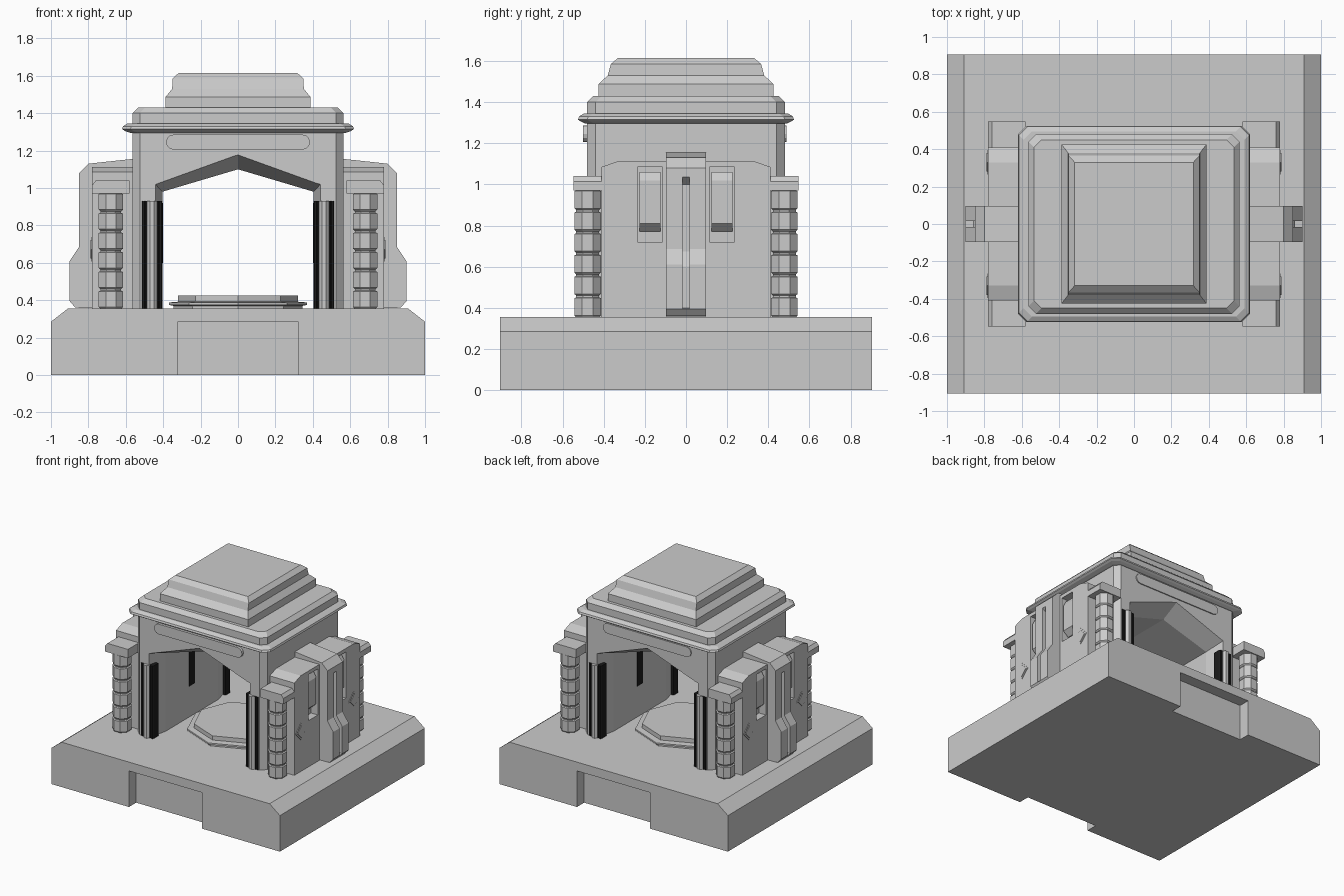
import bpy, bmesh, math
from mathutils import Vector

if "Cube" in bpy.data.objects:
    bpy.data.objects.remove(bpy.data.objects["Cube"], do_unlink=True)


def material(name, rgb):
    m = bpy.data.materials.new(name)
    m.use_nodes = True
    m.diffuse_color = (*rgb, 1)
    m.node_tree.nodes["Principled BSDF"].inputs["Base Color"].default_value = (*rgb, 1)
    return m


STONE = material("grey stone", (0.6, 0.6, 0.6))
BLACK = material("black", (0.01, 0.01, 0.01))


def loft(name, rings, mat=STONE):
    """Skin a stack of equal-sized rings and cap both ends."""
    bm = bmesh.new()
    rows = [[bm.verts.new(p) for p in ring] for ring in rings]
    n = len(rows[0])
    for a, b in zip(rows, rows[1:]):
        for i in range(n):
            j = (i + 1) % n
            bm.faces.new((a[i], a[j], b[j], b[i]))
    bm.faces.new(rows[0])
    bm.faces.new(rows[-1])
    bmesh.ops.recalc_face_normals(bm, faces=bm.faces)
    me = bpy.data.meshes.new(name)
    bm.to_mesh(me)
    bm.free()
    me.materials.append(mat)
    ob = bpy.data.objects.new(name, me)
    bpy.context.collection.objects.link(ob)
    return ob


def prism_y(name, xz, y0, y1, mat=STONE):
    return loft(name, [[(x, y, z) for x, z in xz] for y in (y0, y1)], mat)


def prism_x(name, yz, x0, x1, mat=STONE):
    return loft(name, [[(x, y, z) for y, z in yz] for x in (x0, x1)], mat)


def box(name, x, y, z, mat=STONE):
    return prism_y(name, [(x[0], z[0]), (x[1], z[0]), (x[1], z[1]), (x[0], z[1])], *y, mat)


def block(name, levels, cut=0.0):
    """Stacked rectangles (half x, half y, z), optionally with cut corners."""
    rings = []
    for hx, hy, z in levels:
        if cut:
            c = [(hx, hy - cut), (hx - cut, hy), (cut - hx, hy), (-hx, hy - cut),
                 (-hx, cut - hy), (cut - hx, -hy), (hx - cut, -hy), (hx, cut - hy)]
        else:
            c = [(hx, hy), (-hx, hy), (-hx, -hy), (hx, -hy)]
        rings.append([(x, y, z) for x, y in c])
    return loft(name, rings)


def turned(name, cx, cy, levels, sides=8, turn=0.0, mat=STONE):
    rings = []
    for r, z in levels:
        angles = [turn + math.tau * i / sides for i in range(sides)]
        rings.append([(cx + r * math.cos(a), cy + r * math.sin(a), z) for a in angles])
    return loft(name, rings, mat)


def carve(ob, cutter):
    cutter.hide_render = True
    mod = ob.modifiers.new("carve", "BOOLEAN")
    mod.object, mod.operation, mod.solver = cutter, "DIFFERENCE", "EXACT"
    bpy.context.view_layer.objects.active = ob
    bpy.ops.object.modifier_apply(modifier=mod.name)
    bpy.data.objects.remove(cutter, do_unlink=True)


FLOOR = 0.355
SIDES = (-1, 1)

# Plinth with sloped side edges and a notch front and back
plinth = prism_y("plinth", [(-1, 0), (1, 0), (1, 0.285), (0.91, FLOOR),
                            (-0.91, FLOOR), (-1, 0.285)], -0.905, 0.905)
for s in SIDES:
    carve(plinth, box("notch_cutter", (-0.32, 0.32), (s * 0.815, s * 1.1), (-0.1, 0.285)))

# Octagonal dais on the floor
turned("dais", 0, 0, [(0.345, FLOOR), (0.345, 0.37), (0.37, 0.375), (0.37, 0.388),
                      (0.32, 0.392), (0.32, 0.425)])

# Main hall with a pointed passage that flares at both ends
hall = block("hall", [(0.565, 0.48, FLOOR - 0.01), (0.565, 0.48, 1.31)], 0.04)
rings = []
for y, hx, shoulder, apex in ((-0.49, 0.443, 1.022, 1.182), (-0.33, 0.405, 0.98, 1.10),
                              (0.33, 0.405, 0.98, 1.10), (0.49, 0.443, 1.022, 1.182)):
    rings.append([(-hx, y, 0.3), (hx, y, 0.3), (hx, y, shoulder), (0, y, apex),
                  (-hx, y, shoulder)])
carve(hall, loft("passage_cutter", rings))

# Cornice, attic and stepped roof
block("cornice", [(0.575, 0.49, 1.295), (0.605, 0.51, 1.305), (0.62, 0.525, 1.315),
                  (0.615, 0.52, 1.33), (0.59, 0.495, 1.345)], 0.045)
block("attic", [(0.565, 0.48, 1.34), (0.565, 0.48, 1.4), (0.535, 0.45, 1.43)], 0.04)
block("roof", [(0.387, 0.425, 1.42), (0.387, 0.425, 1.487), (0.352, 0.38, 1.53),
               (0.35, 0.365, 1.585), (0.317, 0.33, 1.615)])

# Rounded plaques over the openings
for s, depth, name in ((-1, 0.5, "front_plaque"), (1, 0.488, "back_plaque")):
    pill = []
    for i in range(14):
        side = 1 if i < 7 else -1
        a = -math.pi / 2 + math.pi * (i if i < 7 else i - 1) / 6
        pill.append((side * 0.345 + 0.04 * math.cos(a), 1.245 + 0.04 * math.sin(a)))
    prism_y(name, pill, s * 0.47, s * depth)

# Banded column profile
bands = [(0.062, FLOOR)]
for i in range(6):
    top = FLOOR + 0.104 * (i + 1)
    bands += [(0.07, top - 0.095), (0.07, top - 0.012), (0.06, top - 0.008), (0.06, top)]

for sx in SIDES:
    side = "left" if sx > 0 else "right"

    # Side wing with two upright slots
    wing = prism_x(side + "_wing", [(-0.41, FLOOR - 0.01), (0.41, FLOOR - 0.01), (0.41, 1.085),
                                    (0.33, 1.113), (-0.33, 1.113), (-0.41, 1.085)],
                   sx * 0.55, sx * 0.78)
    for sy in SIDES:
        carve(wing, box("slot_cutter", (sx * 0.72, sx * 0.9),
                        (sy * 0.115, sy * 0.235), (0.72, 1.085)))
        # Bracket with an undercut foot inside the slot
        prism_y(side + "_bracket", [(sx * x, z) for x, z in (
            (0.71, 0.77), (0.73, 0.77), (0.772, 0.81), (0.772, 1.02), (0.75, 1.06),
            (0.71, 1.06))], sy * 0.125, sy * 0.225)
        # Diamond ornament
        for r, x in ((0.066, 0.784), (0.05, 0.788)):
            prism_x(side + "_diamond", [(sy * 0.33 + r, 0.672), (sy * 0.33, 0.672 + r),
                                        (sy * 0.33 - r, 0.672), (sy * 0.33, 0.672 - r)],
                    sx * 0.778, sx * x)

    # Buttress: two cheeks and a core with a long groove
    outer = [(0.55, FLOOR), (0.87, FLOOR + 0.005), (0.9, 0.395), (0.9, 0.61), (0.85, 0.685),
             (0.85, 1.08), (0.80, 1.13), (0.55, 1.157)]
    grooved = [(0.55, FLOOR), (0.87, FLOOR + 0.005), (0.9, 0.395), (0.86, 0.4), (0.86, 0.6),
               (0.81, 0.675), (0.81, 1.0), (0.85, 1.035), (0.85, 1.08), (0.80, 1.13),
               (0.55, 1.157)]
    for sy in SIDES:
        prism_y(side + "_buttress_cheek", [(sx * x, z) for x, z in outer],
                sy * 0.017, sy * 0.096)
    prism_y(side + "_buttress_core", [(sx * x, z) for x, z in grooved], -0.017, 0.017)

    # Dark strip halfway along the passage wall
    box(side + "_wall_strip", (sx * 0.4, sx * 0.41), (-0.035, 0.035), (0.6, 0.92), BLACK)

    for sy in SIDES:
        # Corner column and its capital
        turned(side + "_column", sx * 0.68, sy * 0.478, bands, turn=math.pi / 8)
        capital = [(sx * x, z) for x, z in ((0.58, 0.97), (0.78, 0.97), (0.78, 1.015),
                                            (0.76, 1.04), (0.58, 1.04))]
        prism_y(side + "_capital", capital, sy * 0.40, sy * 0.547)
        # Door pilaster: dark fluted back and a pale shaft
        for dx in (0.415, 0.432, 0.488, 0.505):
            turned(side + "_pilaster_flute", sx * dx, sy * 0.475,
                   [(0.012, FLOOR), (0.012, 0.93)], 6, 0, BLACK)
        box(side + "_pilaster_back", (sx * 0.403, sx * 0.44), (sy * 0.42, sy * 0.475),
            (FLOOR, 0.93), BLACK)
        turned(side + "_pilaster_shaft", sx * 0.46, sy * 0.475,
               [(0.03, FLOOR), (0.03, 0.93)], 8, math.pi / 8)
